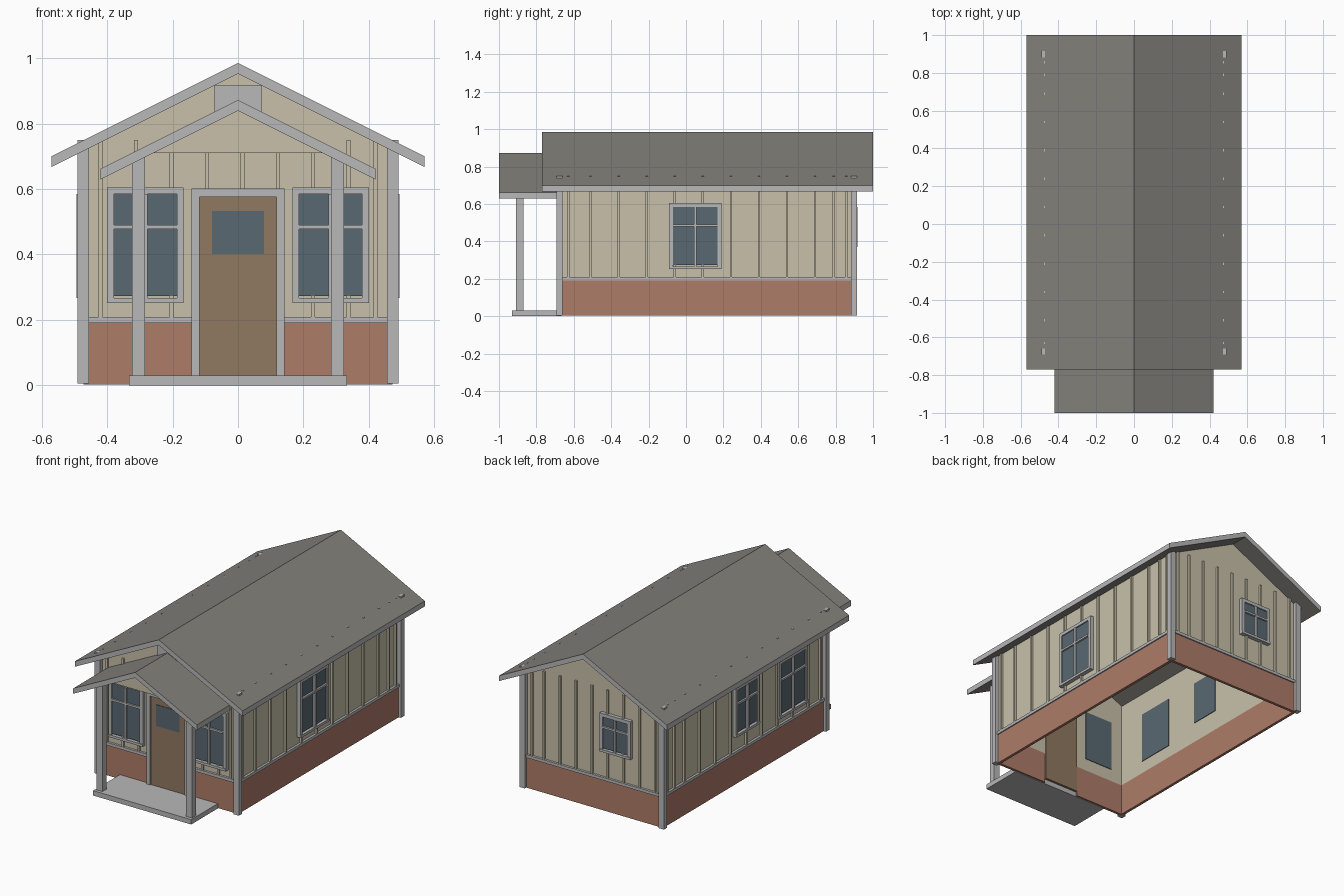
import bpy, bmesh

if "Cube" in bpy.data.objects:
    bpy.data.objects.remove(bpy.data.objects["Cube"])

def mat(name, c):
    m = bpy.data.materials.new(name)
    m.diffuse_color = (*c, 1)
    m.use_nodes = True
    m.node_tree.nodes["Principled BSDF"].inputs["Base Color"].default_value = m.diffuse_color
    return m

SIDING = mat("siding", (0.58, 0.53, 0.40))
BRICK = mat("brick", (0.42, 0.20, 0.14))
GLASS = mat("glass", (0.10, 0.14, 0.17))
WOOD = mat("wood", (0.28, 0.19, 0.12))
SHINGLE = mat("shingle", (0.23, 0.22, 0.20))
TRIM = mat("trim", (0.48, 0.48, 0.49))

def finish(name, bm, mats):
    bmesh.ops.recalc_face_normals(bm, faces=bm.faces)
    me = bpy.data.meshes.new(name)
    bm.to_mesh(me)
    bm.free()
    for m in mats:
        me.materials.append(m)
    ob = bpy.data.objects.new(name, me)
    bpy.context.collection.objects.link(ob)
    return ob

def boxes(name, items, m=None):
    """One object made of boxes (x0, x1, y0, y1, z0, z1)."""
    bm = bmesh.new()
    for b in items:
        vs = bmesh.ops.create_cube(bm, size=1)["verts"]
        for v in vs:
            for i in range(3):
                v.co[i] = (b[2*i] + b[2*i+1]) / 2 + v.co[i] * (b[2*i+1] - b[2*i])
    return finish(name, bm, [m] if m else [])

def prism(name, profile, y0, y1, mats):
    """Extrude an (x, z) profile along y."""
    bm = bmesh.new()
    f = bm.faces.new([bm.verts.new((x, y0, z)) for x, z in profile])
    r = bmesh.ops.extrude_face_region(bm, geom=[f])
    for v in r["geom"]:
        if isinstance(v, bmesh.types.BMVert):
            v.co.y = y1
    bm.normal_update()
    if len(mats) > 1:      # fascia edges take the second material
        for f in bm.faces:
            f.material_index = 0 if abs(f.normal.z) > 0.3 else 1
    return finish(name, bm, mats)

# House core: wall faces, and a helper placing boxes on any wall
X, Y0, Y1 = 0.465, -0.665, 0.89

def on(side, u0, u1, d0, d1, z0, z1):
    """Box on a wall: u along the wall, d outward from its face."""
    if side == "front":
        return (u0, u1, Y0 - d1, Y0 - d0, z0, z1)
    if side == "back":
        return (u0, u1, Y1 + d0, Y1 + d1, z0, z1)
    if side == "right":
        return (X + d0, X + d1, u0, u1, z0, z1)
    return (-X - d1, -X - d0, u0, u1, z0, z1)

SPAN = {"front": (-X, X), "back": (-X, X), "right": (Y0, Y1), "left": (Y0, Y1)}

# Roofs
def roof(name, hw, top, eave, th, y0, y1):
    prism(name, [(-hw, eave), (0, top), (hw, eave), (hw, eave - th),
                 (0, top - th), (-hw, eave - th)], y0, y1, [SHINGLE, TRIM])

roof("main_roof", 0.57, 0.985, 0.70, 0.033, -0.77, 1.0)
roof("porch_roof", 0.42, 0.872, 0.662, 0.033, -1.0, -0.667)
prism("porch_gable", [(-0.27, 0.71), (0.27, 0.71), (0, 0.845)], -0.90, -0.88, [SIDING])

# Thin siding walls, open underneath
gable = [(-X, 0.19), (X, 0.19), (X, 0.722), (0, 0.955), (-X, 0.722)]
prism("front_wall", gable, Y0, Y0 + 0.008, [SIDING])
prism("back_wall", gable, Y1 - 0.008, Y1, [SIDING])
boxes("side_walls", [on(s, Y0, Y1, -0.008, 0, 0.19, 0.722) for s in ("left", "right")], SIDING)

# Brick skirt and the trim band above it; the front leaves the doorway open
skirt, band = [], []
for s, (a, b) in SPAN.items():
    runs = [(a, -0.12), (0.12, b)] if s == "front" else [(a, b)]
    for u0, u1 in runs:
        skirt.append(on(s, u0, u1, -0.01, 0.007, 0.003, 0.195))
        band.append(on(s, u0, u1, 0, 0.014, 0.191, 0.209))
boxes("brick_skirt", skirt, BRICK)
boxes("trim_band", band, TRIM)

# Corner posts
boxes("corner_posts", [(x, x + 0.035, y, y + 0.033, 0.005, 0.75)
      for x in (-0.49, 0.455) for y in (-0.692, 0.882)], TRIM)

# Battens
xs = [-0.42 + 0.1083 * i for i in range(8)] + [0.42]
ys = [-0.63] + [-0.51 + 0.15 * i for i in range(9)] + [0.79, 0.857]
battens = []
for s in SPAN:
    for u in (xs if s in ("front", "back") else ys):
        z0 = 0.602 if s == "front" and abs(u) < 0.125 else 0.205
        battens.append(on(s, u - 0.006, u + 0.006, 0, 0.0125, z0, 0.75))
boxes("battens", battens, SIDING)

# Windows: glass, frame, sill and glazing bars
def window(name, s, c, hw, z0, z1):
    t, g = 0.021, hw - 0.021
    boxes(name + "_glass", [on(s, c - g, c + g, -0.012, 0.015, z0 + t, z1 - t)], GLASS)
    zb = z1 - t - (z1 - z0 - 2 * t) * 0.32
    boxes(name + "_frame", [
        on(s, c - hw, c - g, 0, 0.022, z0, z1),
        on(s, c + g, c + hw, 0, 0.022, z0, z1),
        on(s, c - g, c + g, 0, 0.022, z1 - t, z1),
        on(s, c - hw, c + hw, 0, 0.026, z0, z0 + 0.015),
        on(s, c - g, c + g, 0, 0.026, zb - 0.006, zb + 0.006),
        on(s, c - 0.006, c + 0.006, 0, 0.028, z0 + 0.015, z1 - t)], TRIM)

window("front_left_window", "front", -0.283, 0.117, 0.252, 0.605)
window("front_right_window", "front", 0.283, 0.117, 0.252, 0.605)
window("right_window", "right", 0.05, 0.14, 0.252, 0.605)
window("left_front_window", "left", -0.35, 0.14, 0.252, 0.605)
window("left_middle_window", "left", 0.095, 0.115, 0.30, 0.605)
window("back_window", "back", -0.155, 0.105, 0.37, 0.605)

# Door
boxes("door", [on("front", -0.118, 0.118, -0.014, 0.015, 0.03, 0.577)], WOOD)
boxes("door_glass", [on("front", -0.08, 0.08, 0.01, 0.018, 0.402, 0.532)], GLASS)
boxes("door_frame", [on("front", -0.142, -0.117, 0, 0.022, 0.03, 0.602),
                     on("front", 0.117, 0.142, 0, 0.022, 0.03, 0.602),
                     on("front", -0.117, 0.117, 0, 0.022, 0.576, 0.602)], TRIM)

# Gable vent, porch slab and porch posts
boxes("gable_vent", [on("front", -0.072, 0.072, 0, 0.02, 0.79, 0.916)], TRIM)
boxes("porch_slab", [(-0.333, 0.333, -0.93, Y0, 0, 0.03)], TRIM)
boxes("porch_posts", [(c - 0.02, c + 0.02, -0.91, -0.87, 0.03, 0.70)
                      for c in (-0.304, 0.304)], TRIM)
